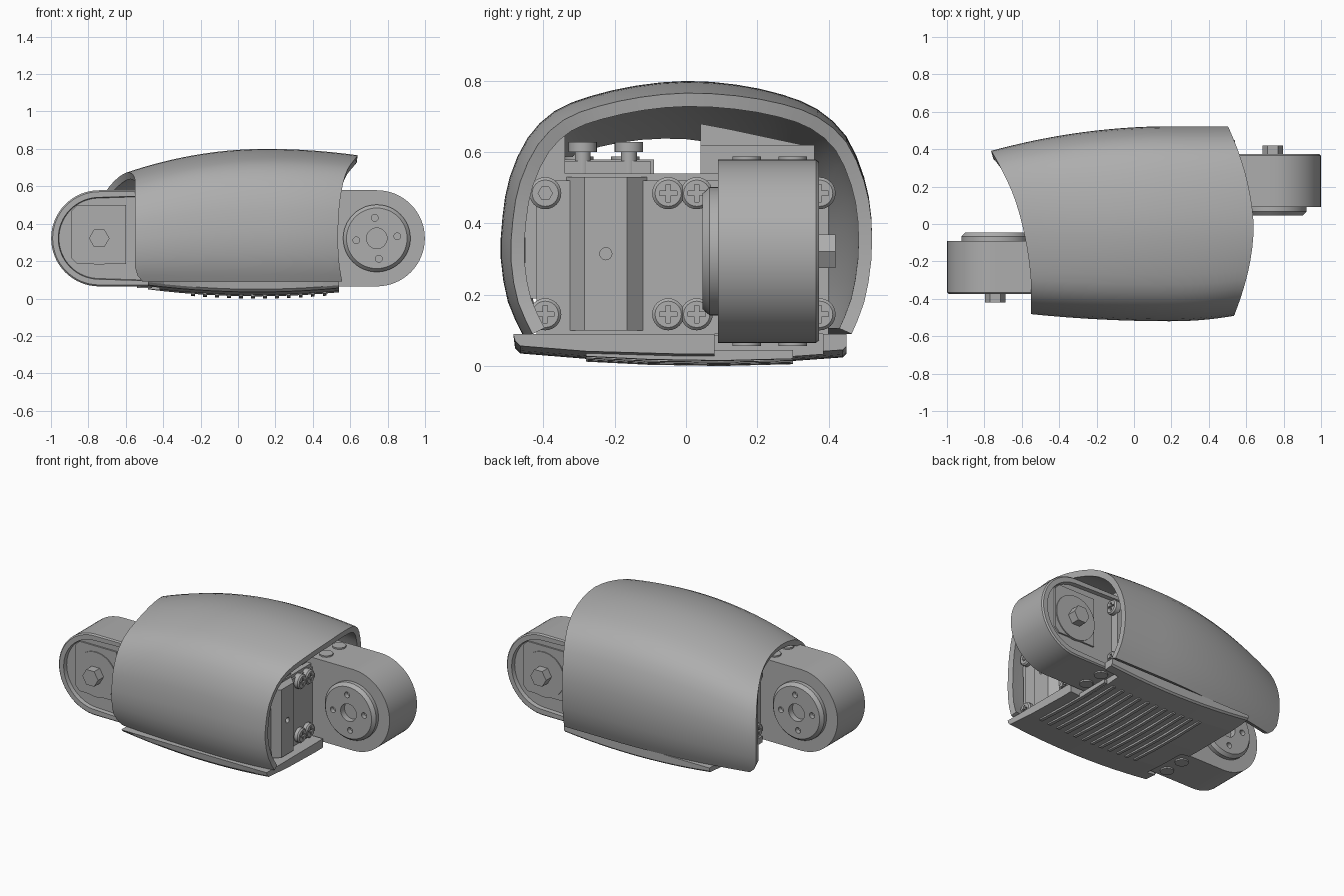
import bpy, bmesh, math
from mathutils import Matrix, Vector

if "Cube" in bpy.data.objects:
    bpy.data.objects.remove(bpy.data.objects["Cube"], do_unlink=True)

grey = bpy.data.materials.new("plain grey")
grey.use_nodes = True
grey.diffuse_color = (0.42, 0.42, 0.42, 1)
grey.node_tree.nodes["Principled BSDF"].inputs["Base Color"].default_value = (0.42, 0.42, 0.42, 1)


def activate(ob):
    bpy.ops.object.select_all(action="DESELECT")
    ob.select_set(True)
    bpy.context.view_layer.objects.active = ob


def smooth(ob):
    activate(ob)
    bpy.ops.object.shade_smooth_by_angle(angle=math.radians(35))


def make_object(name, bm, turn=1):
    """Finish a mesh; turn=-1 spins it half way round to the other end."""
    if turn < 0:
        bmesh.ops.transform(bm, matrix=Matrix.Rotation(math.pi, 4, "Z"), verts=bm.verts)
    bmesh.ops.recalc_face_normals(bm, faces=bm.faces)
    mesh = bpy.data.meshes.new(name)
    bm.to_mesh(mesh)
    bm.free()
    mesh.materials.append(grey)
    ob = bpy.data.objects.new(name, mesh)
    bpy.context.collection.objects.link(ob)
    return ob


PLACE = {"X": lambda u, v, t: (t, u, v),
         "Y": lambda u, v, t: (u, t, v),
         "Z": lambda u, v, t: (u, v, t)}


def prism(name, outline, axis, a, b, turn=1, insets=()):
    """Extrude a flat outline from a to b; insets step the b cap inward and along the axis."""
    bm = bmesh.new()
    low = [bm.verts.new(PLACE[axis](u, v, a)) for u, v in outline]
    high = [bm.verts.new(PLACE[axis](u, v, b)) for u, v in outline]
    bm.faces.new(low)
    cap = bm.faces.new(high)
    n = len(low)
    for i in range(n):
        j = (i + 1) % n
        bm.faces.new((low[i], low[j], high[j], high[i]))
    bmesh.ops.recalc_face_normals(bm, faces=bm.faces)
    for width, shift in insets:
        bmesh.ops.inset_region(bm, faces=[cap], thickness=width)
        bmesh.ops.translate(bm, verts=cap.verts, vec=Vector(PLACE[axis](0, 0, shift)))
    ob = make_object(name, bm, turn)
    smooth(ob)
    return ob


def circle(u, v, r, n=32):
    return [(u + r * math.cos(math.tau * i / n), v + r * math.sin(math.tau * i / n)) for i in range(n)]


def rect(u0, u1, v0, v1):
    return [(u0, v0), (u1, v0), (u1, v1), (u0, v1)]


def box(name, x, y, z, turn=1):
    return prism(name, rect(*x, *y), "Z", *z, turn)


def cut(ob, cutter, flat=False):
    cutter.hide_render = True
    mod = ob.modifiers.new("cut", "BOOLEAN")
    mod.operation, mod.object, mod.solver = "DIFFERENCE", cutter, "EXACT"
    activate(ob)
    bpy.ops.object.modifier_apply(modifier=mod.name)
    bpy.data.objects.remove(cutter, do_unlink=True)
    if flat:
        bpy.ops.object.shade_flat()
    else:
        smooth(ob)


# Curved cover: an arch section swept along x, trimmed by slanted end curves
ARCH = [(-.46, .09), (-.5, .18), (-.52, .3), (-.515, .42), (-.495, .53), (-.445, .64),
        (-.37, .715), (-.27, .757), (-.14, .787), (0, .8), (.14, .79), (.27, .762),
        (.37, .72), (.45, .645), (.5, .53), (.52, .42), (.52, .3), (.5, .18), (.465, .09)]


def refine(points):
    """Insert smooth midpoints for a rounder arch."""
    out = []
    for i in range(len(points) - 1):
        p = [Vector(points[min(max(i + k, 0), len(points) - 1)]) for k in (-1, 0, 1, 2)]
        out += [p[1], (9 * (p[1] + p[2]) - p[0] - p[3]) / 16]
    return out + [Vector(points[-1])]


def cover_point(x, y, z):
    rise = .32 if x < .15 else .2
    z = .09 + (z - .09) * (1 - rise * (x - .15) ** 2)
    if x < .2:
        narrow = .12 + .13 * min(max(y / .3, 0), 1)
        y *= 1 - narrow * ((.2 - x) / .96) ** 2
    elif y < 0:
        y *= 1 - .5 * (x - .2) ** 2
    return x, y, z


bm = bmesh.new()
STEPS = 28
rows = []
for y, z in refine(ARCH):
    left = -.55 - .2 * max(0, (y * .8 + .3) / .69) ** 1.7 + .04 * max(0, (.18 - z) / .09) ** 2
    right = .64 - .39 * y * y - .06 * max(y, 0)
    rows.append([bm.verts.new(cover_point(left + (right - left) * i / STEPS, y, z))
                 for i in range(STEPS + 1)])
for r0, r1 in zip(rows, rows[1:]):
    for i in range(STEPS):
        bm.faces.new((r0[i], r0[i + 1], r1[i + 1], r1[i]))
cover = make_object("curved_cover", bm)
if max(cover.data.polygons, key=lambda f: f.center.z).normal.z < 0:
    cover.data.flip_normals()
wall = cover.modifiers.new("wall", "SOLIDIFY")
wall.thickness, wall.offset = .038, -1
activate(cover)
bpy.ops.object.modifier_apply(modifier=wall.name)
smooth(cover)


# Base plate and vent ribs: shallow sections that curve up towards both ends
def sweep(name, section, x0, x1, steps):
    """Sweep a yz section along x, lifting its underside points (z below .08)."""
    bm = bmesh.new()
    rings = []
    for i in range(steps + 1):
        x = x0 + (x1 - x0) * i / steps
        lift = .11 * (x - .1) ** 2
        rings.append([bm.verts.new((x, y, z + lift if z < .08 else z)) for y, z in section])
    n = len(section)
    for r0, r1 in zip(rings, rings[1:]):
        for i in range(n):
            j = (i + 1) % n
            bm.faces.new((r0[i], r0[j], r1[j], r1[i]))
    bm.faces.new(rings[0])
    bm.faces.new(rings[-1])
    ob = make_object(name, bm)
    smooth(ob)
    return ob


plate = sweep("base_plate", [(-.485, .09), (-.48, .05), (-.465, .035), (-.28, .02), (0, .012),
                             (.3, .014), (.44, .024), (.45, .034), (.45, .09)], -.48, .54, 12)
cut(plate, box("notch_right", (.44, .7), (.08, .385), (-.1, .2)), True)
cut(plate, box("notch_left", (-.7, -.42), (-.385, -.08), (-.1, .2)), True)
for i in range(12):
    x = -.24 + i * .064
    sweep("vent_rib", [(-.28, .03), (-.28, .012), (-.1, .003), (.1, 0), (.3, .005), (.3, .03)],
          x - .01, x + .01, 1)

# Inner servo block and brackets
box("servo_block", (-.45, .45), (-.34, .34), (.085, .54))
box("upper_bracket", (.1, .42), (.04, .36), (.53, .62))
prism("upper_bracket_step", [(.04, .53), (.04, .68), (.12, .665), (.33, .62), (.33, .53)], "X", 0, .1)
box("top_rail", (-.42, .44), (-.34, -.1), (.54, .575))
prism("corner_gusset", [(-.45, .19), (-.34, .19), (-.34, .69), (-.39, .67), (-.43, .6), (-.455, .53)],
      "X", .4, .45)

# Two matching ends, the second spun half way round
CX, CZ, R = .742, .322, .257
for s in (1, -1):
    arc = [(CX + R * math.sin(math.pi * i / 32), CZ - R * math.cos(math.pi * i / 32)) for i in range(33)]
    stadium = [(.35, CZ - R)] + arc + [(.35, CZ + R)]
    prism("joint_housing", stadium, "Y", .09, .365, s, [(.008, .008), (.03, 0), (.004, -.025)])
    panel = [(.6, .185), (.86, .185), (.89, .215), (.89, .47), (.86, .5), (.6, .5)]
    prism("joint_inner_panel", panel, "Y", .33, .358, s)
    prism("joint_boss", circle(CX, CZ, .142, 48), "Y", .33, .364, s)
    prism("joint_hex_pin", circle(CX, CZ, .055, 6), "Y", .33, .42, s)
    for y in (.17, .3):
        prism("joint_top_screw", circle(.5, y, .04, 20), "Z", .55, .588, s)
        prism("joint_bottom_screw", circle(.5, y, .04, 20), "Z", .1, .056, s)

    # Turning disc with chamfered rim, centre hole and bolt holes
    disc = prism("turning_disc", circle(CX, CZ, .18, 48), "Y", .1, .066, s, [(.018, -.02)])
    cut(disc, prism("hole", circle(CX, CZ, .055), "Y", 0, .085, s))
    for k in range(4):
        a = .1 + k * math.pi / 2
        cut(disc, prism("hole", circle(CX + .11 * math.cos(a), CZ + .11 * math.sin(a), .018, 16),
                        "Y", 0, .075, s))

    # End flange with a raised ridge that has a small hole
    near = -.42 if s > 0 else -.34
    box("end_flange", (.42, .46), (near, .4), (.09, .52), s)
    ridge = prism("end_ridge", [(.45, -.335), (.505, -.285), (.505, -.165), (.45, -.11)], "Z", .1, .53, s)
    cut(ridge, prism("hole", circle(-.225, .315, .017, 16), "X", .48, .6, s), True)

    # Screws with cross slots, and one with a hex socket
    for y, z in [(y, z) for y in (-.395, -.05, .03, .375) for z in (.145, .485)]:
        if y < near:
            continue
        head = prism("screw_head", circle(y, z, .045, 24), "X", .45, .482, s, [(.008, .008)])
        if y < -.3 and z > .3:
            cut(head, prism("socket", circle(y, z, .02, 6), "X", .47, .55, s))
        else:
            for w, h in ((.025, .006), (.006, .025)):
                cut(head, prism("slot", rect(y - w, y + w, z - h, z + h), "X", .476, .55, s))

    # Alignment pins above and below the block
    for y in (-.29, -.16):
        prism("top_pin", circle(.42, y, .022, 20), "Z", .54, .605, s)
        if s > 0:
            prism("top_pin_head", circle(.42, y, .04, 24), "Z", .6, .628, s)
        prism("bottom_pin", circle(.42, y, .04, 24), "Z", .07, .09, s)
